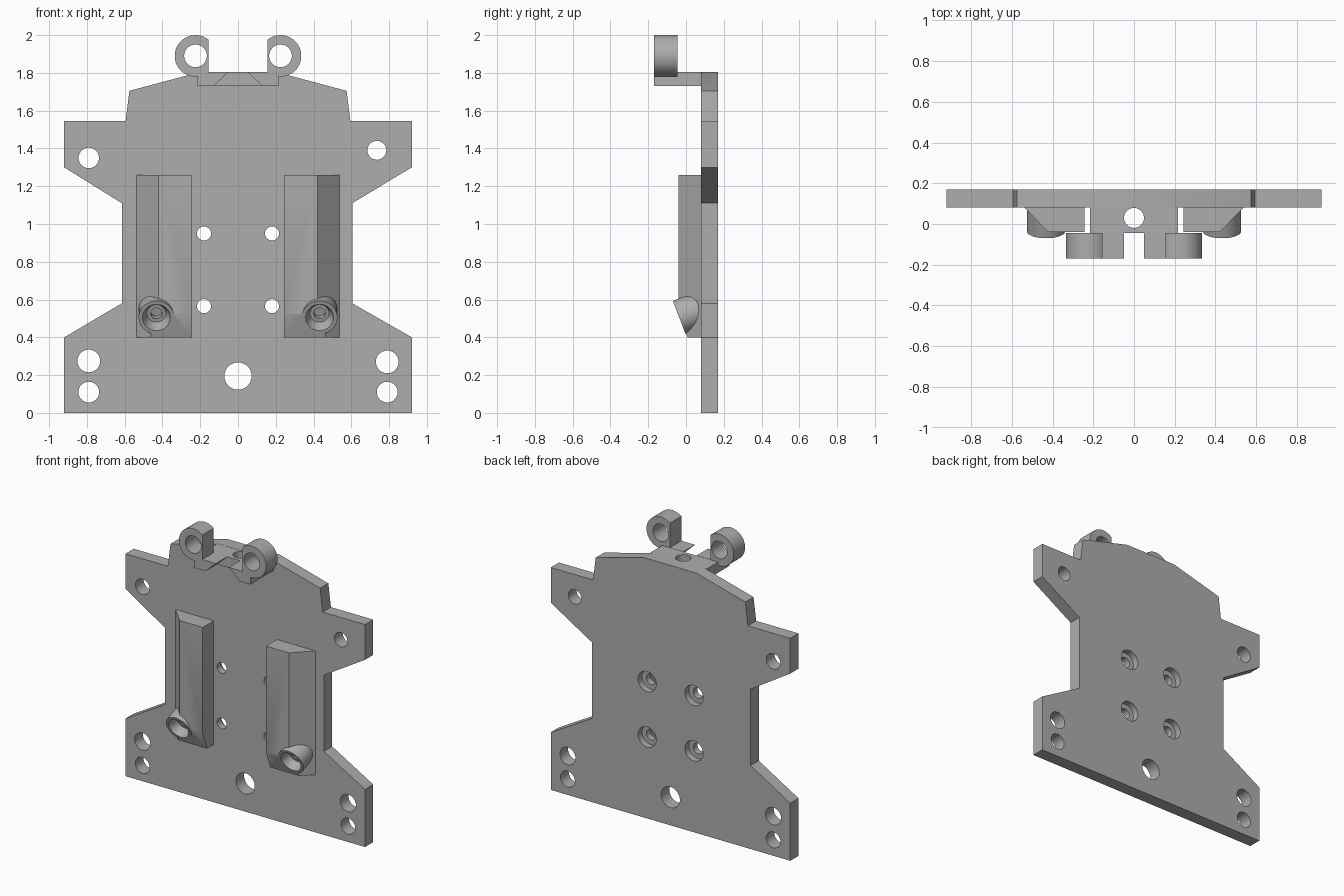
import bpy, bmesh, math
from mathutils import Vector, Matrix

cube = bpy.data.objects.get("Cube")
if cube:
    bpy.data.objects.remove(cube, do_unlink=True)

grey = bpy.data.materials.new("mid grey")
grey.use_nodes = True
grey.diffuse_color = (0.42, 0.42, 0.42, 1)
grey.node_tree.nodes["Principled BSDF"].inputs["Base Color"].default_value = grey.diffuse_color


def finish(name, bm):
    bmesh.ops.recalc_face_normals(bm, faces=bm.faces)
    mesh = bpy.data.meshes.new(name)
    bm.to_mesh(mesh)
    bm.free()
    mesh.materials.append(grey)
    obj = bpy.data.objects.new(name, mesh)
    bpy.context.collection.objects.link(obj)
    return obj


def prism(points, direction, lo, hi):
    """Extrude an outline along y ('Y', points are x,z) or z ('Z', points are x,y)."""
    bm = bmesh.new()
    place = (lambda p: (p[0], lo, p[1])) if direction == 'Y' else (lambda p: (p[0], p[1], lo))
    face = bm.faces.new([bm.verts.new(place(p)) for p in points])
    moved = bmesh.ops.extrude_face_region(bm, geom=[face])["geom"]
    step = Vector((0, hi - lo, 0)) if direction == 'Y' else Vector((0, 0, hi - lo))
    bmesh.ops.translate(bm, vec=step, verts=[v for v in moved if isinstance(v, bmesh.types.BMVert)])
    return bm


def tube(start, end, r1, r2=None):
    """Solid cylinder or cone between two points."""
    a, b = Vector(start), Vector(end)
    turn = (b - a).to_track_quat('Z', 'Y').to_matrix().to_4x4()
    bm = bmesh.new()
    bmesh.ops.create_cone(bm, cap_ends=True, segments=48, radius1=r1, radius2=r2 or r1,
                          depth=(b - a).length, matrix=Matrix.Translation((a + b) / 2) @ turn)
    return finish("cutter", bm)


def combine(obj, tool, operation='DIFFERENCE'):
    """Bake a boolean into obj and discard the tool."""
    tool.hide_render = True
    mod = obj.modifiers.new("cut", 'BOOLEAN')
    mod.operation, mod.solver, mod.object = operation, 'EXACT', tool
    deps = bpy.context.evaluated_depsgraph_get()
    deps.update()
    mesh = bpy.data.meshes.new_from_object(obj.evaluated_get(deps))
    obj.modifiers.clear()
    obj.data = mesh
    bpy.data.objects.remove(tool, do_unlink=True)


# Back plate
FRONT, BACK = 0.08, 0.17
right = [(0.92, 0), (0.92, 0.4), (0.605, 0.58), (0.605, 1.11), (0.92, 1.3), (0.92, 1.545),
         (0.595, 1.545), (0.575, 1.705), (0.2, 1.805)]
left = [(-x - (0.01 if x == 0.605 else 0), z) for x, z in reversed(right)]
plate = finish("back_plate", prism(right + left, 'Y', FRONT, BACK))

# Plate mounting holes
for x, z, r in [(-0.79, 1.35, 0.054), (0.735, 1.39, 0.05), (-0.79, 0.275, 0.06),
                (-0.79, 0.11, 0.055), (0.79, 0.27, 0.06), (0.79, 0.11, 0.055), (0, 0.195, 0.072)]:
    combine(plate, tube((x, 0, z), (x, 0.3, z), r))

# Counterbored bolt holes
for x in (-0.18, 0.18):
    for z in (0.565, 0.95):
        combine(plate, tube((x, 0, z), (x, 0.3, z), 0.037))
        combine(plate, tube((x, 0.125, z), (x, 0.3, z), 0.07))

# Top bracket with vertical hole
bracket = finish("top_bracket", prism([(-0.215, -0.045), (0.215, -0.045), (0.215, FRONT),
                                       (-0.215, FRONT)], 'Z', 1.73, 1.804))
combine(bracket, tube((0, 0.03, 1.6), (0, 0.03, 1.9), 0.049))

parts = [plate, bracket]
for side, s in (("left", 1), ("right", -1)):
    # Hinge lug with sloped inner foot
    cx, cz, r = 0.225, 1.89, 0.11
    start, stop = math.radians(-95), math.acos(-0.07 / r)
    arc = [(cx + r * math.cos(t), cz + r * math.sin(t))
           for t in (start + (stop - start) * i / 32 for i in range(33))]
    outline = [(0.13, 1.73), (0.215, 1.73)] + arc + [(0.155, 1.805), (0.05, 1.805)]
    lug = finish(side + "_hinge_lug", prism([(s * x, z) for x, z in outline], 'Y', -0.17, -0.045))
    combine(lug, tube((s * cx, -0.3, cz), (s * cx, 0.1, cz), 0.06))

    # Rail with chamfered outer side and sloped lower end
    section = [(0.243, FRONT), (0.243, -0.04), (0.42, -0.04), (0.538, FRONT)]
    bm = prism([(s * x, y) for x, y in section], 'Z', 0.4, 1.26)
    cut = bmesh.ops.bisect_plane(bm, geom=bm.verts[:] + bm.edges[:] + bm.faces[:],
                                 plane_co=(0, 0.008, 0.4), plane_no=(0, -0.93, -0.36),
                                 clear_outer=True)["geom_cut"]
    bmesh.ops.holes_fill(bm, edges=[e for e in cut if isinstance(e, bmesh.types.BMEdge)])
    rail = finish(side + "_rail", bm)

    # Tilted socket at the foot of the rail
    mouth = Vector((s * 0.432, -0.036, 0.505))
    axis = Vector((0, 0.93, 0.36)).normalized()
    combine(rail, tube(mouth, mouth + axis * 0.135, 0.094), 'UNION')
    combine(rail, tube(mouth - axis * 0.01, mouth + axis * 0.06, 0.078, 0.05))
    combine(rail, tube(mouth, mouth + axis * 0.1, 0.03))
    parts += [lug, rail]

# Smooth round walls, sharp edges
for obj in bpy.context.selected_objects:
    obj.select_set(False)
for obj in parts:
    obj.select_set(True)
bpy.context.view_layer.objects.active = plate
bpy.ops.object.shade_smooth_by_angle(angle=math.radians(30))
